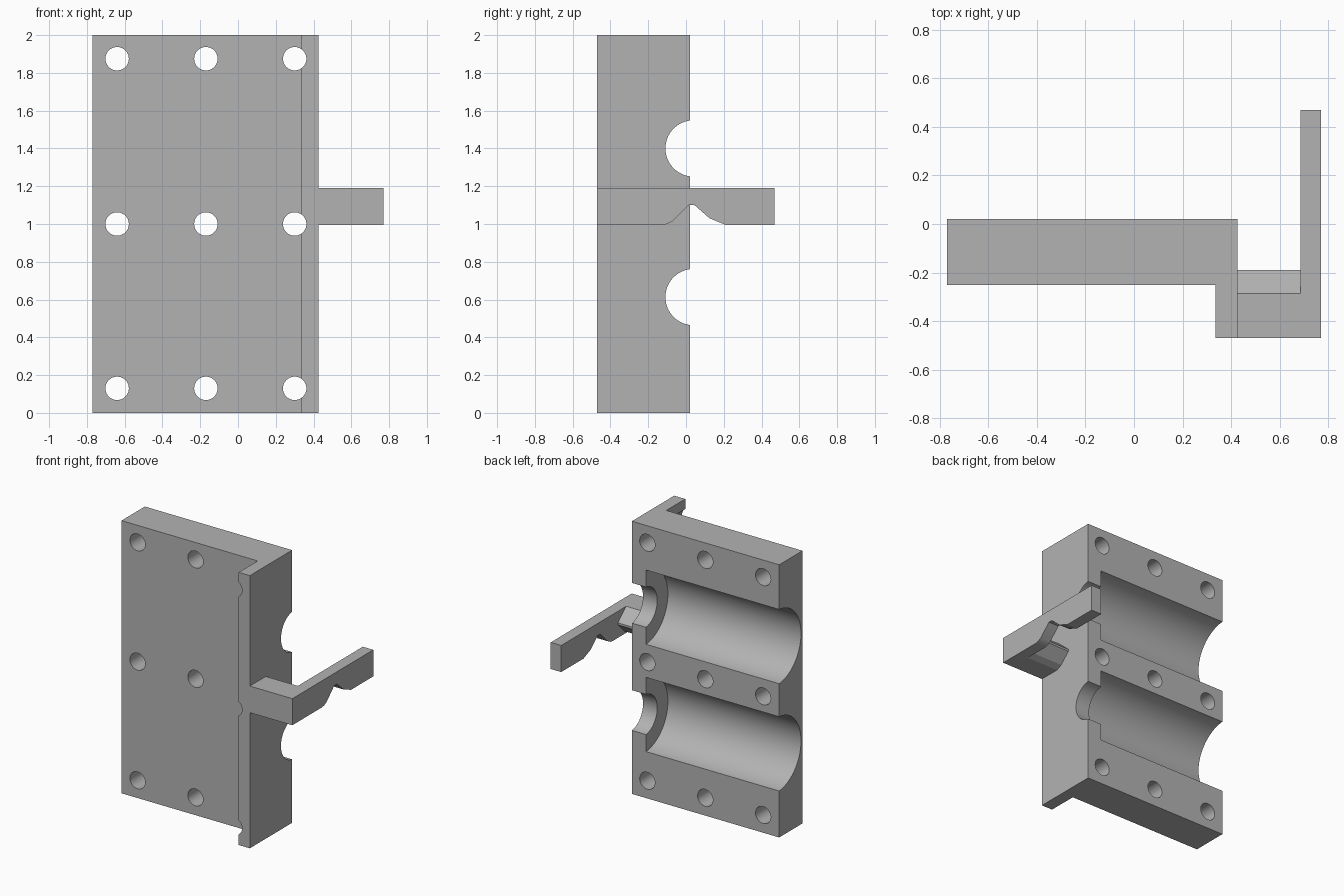
import bpy, bmesh
from math import pi
from mathutils import Matrix, Vector

if "Cube" in bpy.data.objects:
    bpy.data.objects.remove(bpy.data.objects["Cube"], do_unlink=True)

grey = bpy.data.materials.new("plain grey")
grey.use_nodes = True
grey.diffuse_color = (0.45, 0.45, 0.45, 1)
grey.node_tree.nodes["Principled BSDF"].inputs["Base Color"].default_value = grey.diffuse_color


def finish(name, bm):
    bmesh.ops.recalc_face_normals(bm, faces=bm.faces)
    mesh = bpy.data.meshes.new(name)
    bm.to_mesh(mesh)
    bm.free()
    mesh.materials.append(grey)
    obj = bpy.data.objects.new(name, mesh)
    bpy.context.collection.objects.link(obj)
    return obj


def prism(name, points, sweep):
    """Extrude a closed outline along a vector."""
    bm = bmesh.new()
    face = bm.faces.new([bm.verts.new(p) for p in points])
    out = bmesh.ops.extrude_face_region(bm, geom=[face], use_keep_orig=True)
    moved = [v for v in out["geom"] if isinstance(v, bmesh.types.BMVert)]
    bmesh.ops.translate(bm, verts=moved, vec=sweep)
    return finish(name, bm)


def cylinder(radius, start, end, segments):
    a, b = Vector(start), Vector(end)
    turn = (b - a).to_track_quat("Z", "Y").to_matrix().to_4x4()
    bm = bmesh.new()
    bmesh.ops.create_cone(bm, cap_ends=True, segments=segments, radius1=radius,
                          radius2=radius, depth=(b - a).length,
                          matrix=Matrix.Translation((a + b) / 2) @ turn)
    return finish("cutter", bm)


def cut(obj, tool):
    mod = obj.modifiers.new("cut", "BOOLEAN")
    mod.operation = "DIFFERENCE"
    mod.solver = "EXACT"
    mod.object = tool
    with bpy.context.temp_override(object=obj, active_object=obj):
        bpy.ops.object.modifier_apply(modifier=mod.name)
    bpy.data.objects.remove(tool, do_unlink=True)


# Upright plate with a front flange along its left edge
outline = [(-0.77, 0.02), (-0.77, -0.25), (0.335, -0.25),
           (0.335, -0.47), (0.425, -0.47), (0.425, 0.02)]
plate = prism("mounting_plate", [(x, y, 0) for x, y in outline], (0, 0, 2))

# Wide half-round channels, each leaving by a narrower opening
for z in (0.613, 1.4):
    cut(plate, cylinder(0.273, (-1, 0.04, z), (0.31, 0.04, z), 96))
    cut(plate, cylinder(0.149, (0.2, 0.04, z), (0.6, 0.04, z), 64))

# Grid of bolt holes
for x in (-0.64, -0.17, 0.3):
    for z in (0.13, 1.0, 1.875):
        cut(plate, cylinder(0.062, (x, -0.7, z), (x, 0.2, z), 40))

# Short bracket joining the flange to the arm
bracket = [(-0.47, 0.995), (-0.31, 0.995), (-0.265, 1.015), (-0.19, 1.09),
           (-0.19, 1.105), (-0.285, 1.19), (-0.47, 1.19)]
bracket = prism("arm_bracket", [(0.425, y, z) for y, z in bracket], (0.26, 0, 0))

# Long notched arm reaching backwards
arm = [(-0.47, 0.995), (-0.125, 0.995), (-0.1, 1.0), (-0.07, 1.016), (0.015, 1.1),
       (0.045, 1.1), (0.125, 1.03), (0.21, 0.995), (0.468, 0.995),
       (0.468, 1.19), (-0.47, 1.19)]
arm = prism("notched_arm", [(0.685, y, z) for y, z in arm], (0.085, 0, 0))

# Smooth the round surfaces, keep the corners crisp
bpy.ops.object.select_all(action="DESELECT")
for obj in (plate, bracket, arm):
    obj.select_set(True)
bpy.context.view_layer.objects.active = plate
bpy.ops.object.shade_smooth_by_angle(angle=pi / 9)
